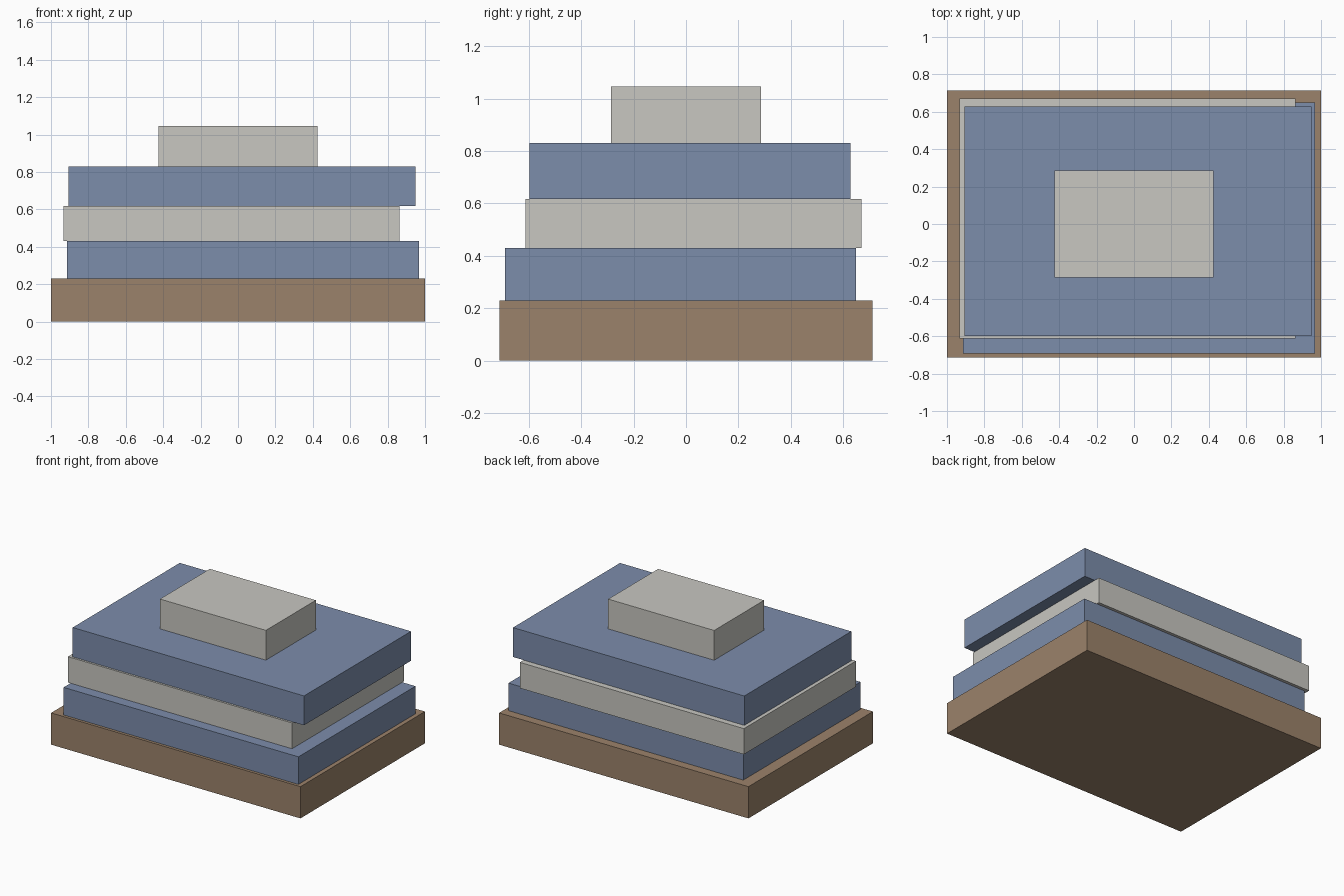
import bpy

if "Cube" in bpy.data.objects:
    bpy.data.objects.remove(bpy.data.objects["Cube"])


def material(name, color):
    m = bpy.data.materials.new(name)
    m.diffuse_color = (*color, 1)
    m.use_nodes = True
    m.node_tree.nodes["Principled BSDF"].inputs["Base Color"].default_value = m.diffuse_color
    return m


brown = material("brown", (0.33, 0.225, 0.145))
blue = material("slate_blue", (0.202, 0.266, 0.407))
grey = material("warm_grey", (0.578, 0.571, 0.533))


def slab(name, x, y, z, mat):
    """Box spanning the given (min, max) ranges."""
    spans = (x, y, z)
    bpy.ops.mesh.primitive_cube_add(size=1, location=[(a + b) / 2 for a, b in spans])
    ob = bpy.context.object
    ob.name = name
    ob.scale = [b - a for a, b in spans]
    bpy.ops.object.transform_apply(location=False, rotation=False, scale=True)
    ob.data.materials.append(mat)


# Base, then the loosely stacked slabs, then the small block on top
slab("base", (-1, 1), (-0.713, 0.713), (0, 0.23), brown)
slab("lower_slab", (-0.914, 0.969), (-0.692, 0.649), (0.23, 0.43), blue)
slab("middle_slab", (-0.934, 0.863), (-0.613, 0.671), (0.43, 0.617), grey)
slab("upper_slab", (-0.907, 0.948), (-0.598, 0.628), (0.617, 0.83), blue)
slab("top_block", (-0.426, 0.424), (-0.286, 0.286), (0.83, 1.046), grey)
